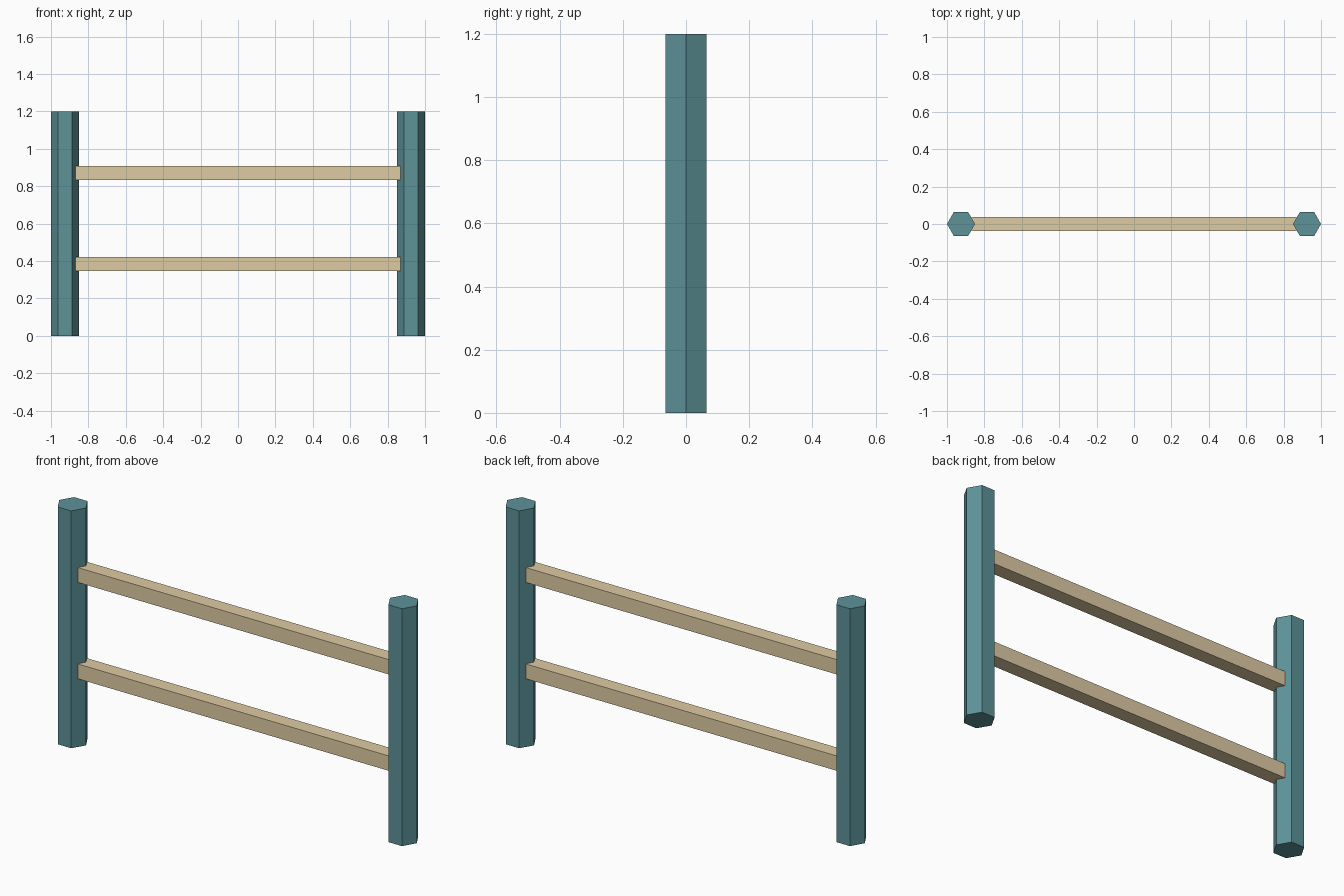
import bpy
from math import pi

cube = bpy.data.objects.get("Cube")
if cube:
    bpy.data.objects.remove(cube, do_unlink=True)


def srgb(*rgb):
    """Convert 0-255 display values to a linear colour."""
    return tuple((c / 255 / 12.92) if c < 11 else ((c / 255 + 0.055) / 1.055) ** 2.4
                 for c in rgb) + (1.0,)


def material(name, colour):
    mat = bpy.data.materials.new(name)
    mat.use_nodes = True
    mat.diffuse_color = colour
    mat.node_tree.nodes["Principled BSDF"].inputs["Base Color"].default_value = colour
    return mat


teal = material("teal_paint", srgb(93, 147, 153))
wood = material("pale_wood", srgb(222, 203, 164))

POST_RADIUS, POST_HEIGHT = 0.075, 1.2
RAIL_LENGTH, RAIL_SIZE = 1.74, 0.075


def finish(name, mat):
    obj = bpy.context.object
    obj.name = obj.data.name = name
    obj.data.materials.append(mat)
    bpy.ops.object.transform_apply(location=False, rotation=True, scale=True)


# Hexagonal posts, with a corner pointing along the rails
for side, sign in (("left", 1), ("right", -1)):
    bpy.ops.mesh.primitive_cylinder_add(
        vertices=6, radius=POST_RADIUS, depth=POST_HEIGHT,
        location=(sign * (1 - POST_RADIUS), 0, POST_HEIGHT / 2), rotation=(0, 0, pi / 6))
    finish(side + "_post", teal)

# Square rails, set into the posts
for level, z in (("lower", 0.383), ("upper", 0.87)):
    bpy.ops.mesh.primitive_cube_add(size=1, location=(0, 0, z))
    bpy.context.object.scale = (RAIL_LENGTH, RAIL_SIZE, RAIL_SIZE)
    finish(level + "_rail", wood)
